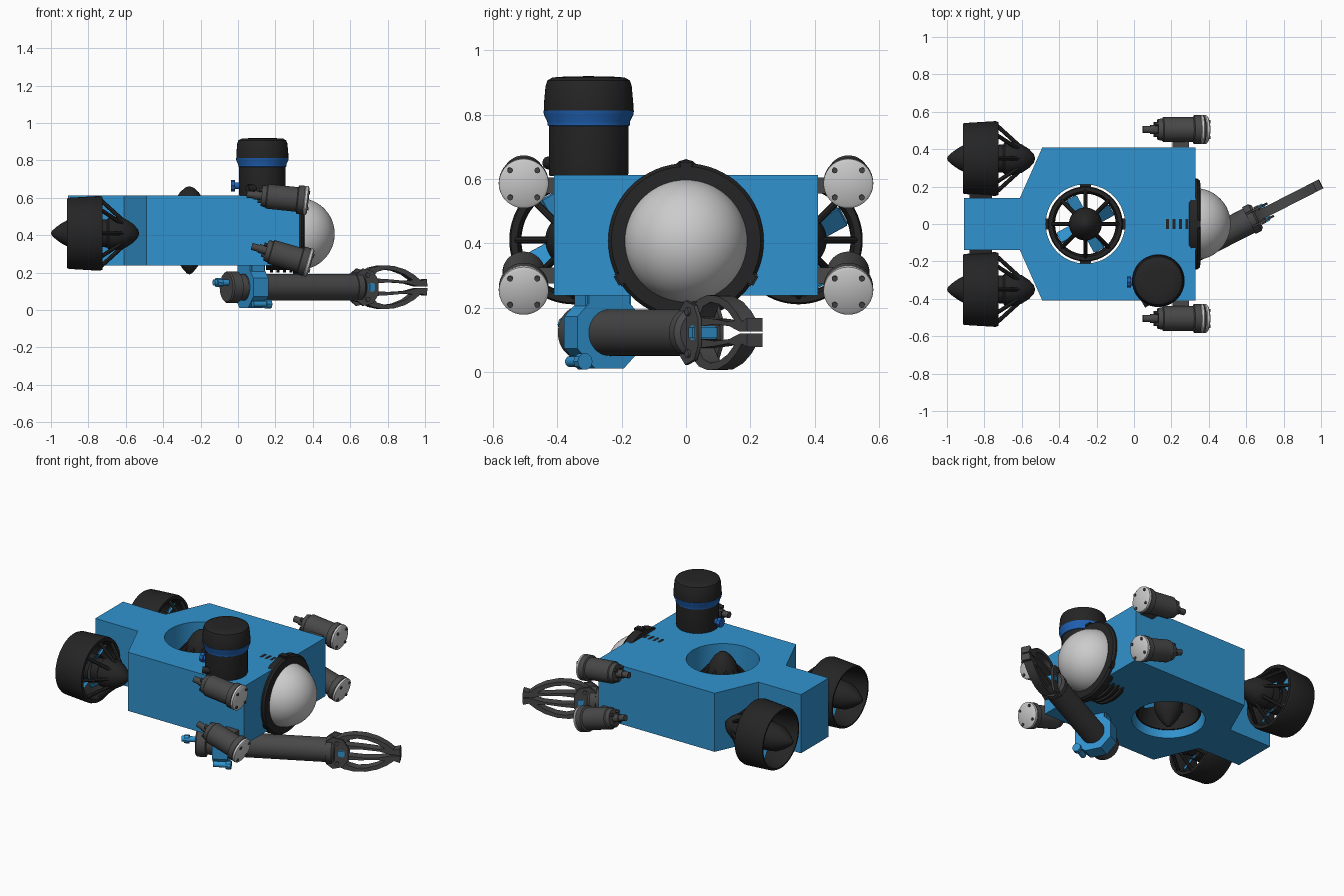
import bpy, bmesh
from math import sin, cos, pi, radians
from mathutils import Matrix, Vector

if "Cube" in bpy.data.objects:
    bpy.data.objects.remove(bpy.data.objects["Cube"])

T, R = Matrix.Translation, Matrix.Rotation


def material(name, rgb):
    m = bpy.data.materials.new(name)
    m.diffuse_color = (*rgb, 1)
    m.use_nodes = True
    m.node_tree.nodes["Principled BSDF"].inputs["Base Color"].default_value = m.diffuse_color
    return m


BLUE = material("hull_blue", (0.03, 0.29, 0.62))
DEEP = material("deep_blue", (0.014, 0.12, 0.45))
BLACK = material("black_plastic", (0.018, 0.018, 0.018))
GREY = material("dark_grey", (0.065, 0.065, 0.065))


def finish(ob, mat, M):
    ob.matrix_world = M
    if mat:
        ob.data.materials.append(mat)
    bpy.ops.object.select_all(action='DESELECT')
    ob.select_set(True)
    bpy.context.view_layer.objects.active = ob
    if ob.type == 'CURVE':
        bpy.ops.object.convert(target='MESH')
    bpy.ops.object.shade_smooth_by_angle(angle=radians(35))
    return bpy.context.object


def add_mesh(name, bm, mat, M):
    bmesh.ops.recalc_face_normals(bm, faces=bm.faces)
    me = bpy.data.meshes.new(name)
    bm.to_mesh(me)
    bm.free()
    ob = bpy.data.objects.new(name, me)
    bpy.context.collection.objects.link(ob)
    return finish(ob, mat, M)


def lathe(name, profile, mat, M, seg=48, closed=False):
    """Revolve (distance, radius) points about local x."""
    bm = bmesh.new()
    rings = [[bm.verts.new((t, r * cos(2 * pi * k / seg), r * sin(2 * pi * k / seg)))
              for k in range(seg)] for t, r in profile]
    pairs = list(zip(rings, rings[1:])) + ([(rings[-1], rings[0])] if closed else [])
    for a, b in pairs:
        for k in range(seg):
            n = (k + 1) % seg
            bm.faces.new((a[k], a[n], b[n], b[k]))
    bmesh.ops.remove_doubles(bm, verts=bm.verts, dist=1e-5)
    return add_mesh(name, bm, mat, M)


def cyl(name, t0, t1, r, mat, M, seg=24):
    return lathe(name, [(t0, 0), (t0, r), (t1, r), (t1, 0)], mat, M, seg)


def rod(name, p, q, r, mat, M, seg=8):
    p, q = Vector(p), Vector(q)
    rot = (q - p).to_track_quat('X', 'Z').to_matrix().to_4x4()
    return cyl(name, 0, (q - p).length, r, mat, M @ T(p) @ rot, seg)


def box(name, size, mat, M, bevel=0.0):
    bm = bmesh.new()
    bmesh.ops.create_cube(bm, size=1, matrix=Matrix.Diagonal((*size, 1)))
    if bevel:
        bmesh.ops.bevel(bm, geom=bm.edges[:], offset=bevel, segments=2, affect='EDGES')
    return add_mesh(name, bm, mat, M)


def plate(name, outlines, half, mat, M):
    """Flat plate from outlines (inner ones are holes), thick along local z."""
    cu = bpy.data.curves.new(name, 'CURVE')
    cu.dimensions, cu.fill_mode, cu.extrude = '2D', 'BOTH', half
    for pts in outlines:
        sp = cu.splines.new('POLY')
        sp.points.add(len(pts) - 1)
        for p, (x, y) in zip(sp.points, pts):
            p.co = (x, y, 0, 1)
        sp.use_cyclic_u = True
    ob = bpy.data.objects.new(name, cu)
    bpy.context.collection.objects.link(ob)
    return finish(ob, mat, M)


# Hull with round vertical duct
side = [(-0.91, 0.14), (-0.61, 0.14), (-0.49, 0.41), (0.33, 0.41)]
hole = [(-0.26 + 0.212 * cos(2 * pi * k / 64), 0.212 * sin(2 * pi * k / 64)) for k in range(64)]
plate("hull", [side + [(x, -y) for x, y in reversed(side)], hole], 0.187, BLUE, T((0, 0, 0.425)))


# Thruster: duct, hub, struts and propeller along local x
def thruster(name, M):
    lathe(name + "_duct", [(0.085, 0.185), (0.095, 0.19), (0.26, 0.2), (0.275, 0.195), (0.275, 0.175),
                           (0.25, 0.165), (0.17, 0.162), (0.085, 0.176)], BLACK, M, 64, True)
    lathe(name + "_hub", [(0, 0), (0.006, 0.014), (0.03, 0.035), (0.06, 0.056), (0.1, 0.077), (0.15, 0.084),
                          (0.245, 0.086)], BLACK, M)
    lathe(name + "_nose", [(0.25, 0), (0.25, 0.072), (0.30, 0.075), (0.31, 0.088), (0.36, 0.088), (0.40, 0.076),
                           (0.44, 0.05), (0.465, 0.022), (0.472, 0)], BLACK, M)
    for k in range(8):
        rod(name + "_strut", (0.26, 0, 0.183), (0.39, 0, 0.065), 0.011, BLACK, M @ R(k * pi / 4, 4, 'X'))
    for k in range(4):
        box(name + "_blade", (0.012, 0.085, 0.09), BLUE,
            M @ R(k * pi / 2 + 0.5, 4, 'X') @ T((0.2, 0, 0.115)) @ R(radians(40), 4, 'Z'), 0.005)


for s, n in ((1, "left"), (-1, "right")):
    thruster(n + "_thruster", T((-1, s * 0.35, 0.41)))
    box(n + "_thruster_bracket", (0.12, 0.05, 0.08), BLACK, T((-0.82, s * 0.15, 0.41)))
thruster("vertical_thruster", T((-0.26, 0, 0.19)) @ R(-pi / 2, 4, 'Y'))
for k in range(4):
    box("vertical_thruster_bracket", (0.06, 0.03, 0.06), BLACK,
        T((-0.26, 0, 0.41)) @ R(k * pi / 2, 4, 'Z') @ T((0, 0.2, 0)))

# Camera dome, bezel and ribbed housing
D = T((0, 0, 0.407))
lathe("camera_dome", [(0.325 + 0.192 * sin(a * pi / 32), 0.192 * cos(a * pi / 32)) for a in range(17)], None, D, 64)
lathe("dome_bezel", [(0.295, 0.19), (0.295, 0.235), (0.305, 0.242), (0.34, 0.242), (0.352, 0.232),
                     (0.355, 0.19)], BLACK, D, 64, True)
cyl("camera_housing", 0.15, 0.33, 0.192, BLACK, D, 64)
for x in (0.17, 0.205, 0.24, 0.275):
    cyl("housing_rib", x, x + 0.016, 0.207, BLACK, D, 64)
for k in range(3):
    box("bezel_latch", (0.06, 0.045, 0.025), BLACK, D @ R(k * 2 * pi / 3, 4, 'X') @ T((0.325, 0, 0.238)), 0.006)


# Four lamps, front face at local x = 0
def lamp(name, M):
    lathe(name + "_body", [(-0.25, 0), (-0.25, 0.055), (-0.225, 0.06), (-0.22, 0.066), (-0.06, 0.066),
                           (-0.055, 0.077), (-0.022, 0.077), (-0.022, 0)], GREY, M, 40)
    lathe(name + "_lens", [(-0.022, 0.07), (-0.018, 0.078), (-0.006, 0.077), (0, 0.068), (0.003, 0)], None, M, 40)
    lathe(name + "_plug", [(-0.33, 0), (-0.33, 0.019), (-0.29, 0.019), (-0.29, 0.024), (-0.245, 0.024)], GREY, M, 16)
    for k in range(4):
        A = M @ R(pi / 4 + k * pi / 2, 4, 'X')
        cyl(name + "_front_screw", -0.03, 0.006, 0.009, GREY, A @ T((0, 0, 0.06)), 10)
        cyl(name + "_rear_bolt", -0.268, -0.24, 0.01, GREY, A @ T((0, 0, 0.042)), 10)


for s, n in ((1, "left"), (-1, "right")):
    lamp(n + "_upper_lamp", T((0.375, s * 0.505, 0.585)) @ R(radians(6), 4, 'Y'))
    lamp(n + "_lower_lamp", T((0.39, s * 0.505, 0.25)) @ R(radians(16), 4, 'Y'))
    for z in (0.58, 0.30):
        box(n + "_lamp_mount", (0.09, 0.06, 0.05), GREY, T((0.25, s * 0.43, z)))

# Sensor canister on the deck
C = T((0.13, -0.303, 0.61)) @ R(-pi / 2, 4, 'Y')
lathe("canister_base", [(0, 0), (0, 0.122), (0.008, 0.124), (0.165, 0.124)], BLACK, C, 64)
lathe("canister_band", [(0.155, 0.124), (0.157, 0.128), (0.17, 0.129), (0.19, 0.139), (0.203, 0.141),
                        (0.205, 0.135)], DEEP, C, 64)
lathe("canister_cap", [(0.2, 0.139), (0.225, 0.139), (0.28, 0.134), (0.297, 0.128), (0.306, 0.112),
                       (0.309, 0.07), (0.31, 0)], BLACK, C, 64)
rod("canister_valve", (-0.035, -0.31, 0.665), (0.02, -0.31, 0.665), 0.018, DEEP, Matrix(), 16)
rod("canister_valve_cap", (-0.037, -0.31, 0.665), (-0.015, -0.31, 0.665), 0.03, DEEP, Matrix(), 8)
rod("canister_plug", (0.05, -0.43, 0.65), (0.1, -0.40, 0.65), 0.02, BLACK, Matrix(), 12)

# Arm along local x, turned toward the centre line
A = T((0, -0.295, 0.122)) @ R(radians(27), 4, 'Z')
lathe("arm_end_cap", [(-0.07, 0), (-0.07, 0.078), (-0.062, 0.085), (-0.01, 0.085), (-0.005, 0.07),
                      (0.05, 0.07)], GREY, A)
lathe("arm_tube", [(0.03, 0), (0.03, 0.072), (0.69, 0.072), (0.69, 0.08), (0.725, 0.08), (0.74, 0.065),
                   (0.74, 0)], GREY, A)
across = A @ R(pi / 2, 4, 'Y')
w, c = 0.112, 0.05
octagon = [(w, -c), (w, c), (c, w), (-c, w), (-w, c), (-w, -c), (-c, -w), (c, -w)]
plate("arm_clamp", [octagon], 0.045, BLUE, across @ T((0, 0, 0.08)))
box("clamp_foot", (0.09, 0.16, 0.05), BLUE, A @ T((0.08, 0, 0.10)), 0.008)
rod("arm_rear_fitting", (-0.155, -0.02, 0.025), (-0.06, -0.02, 0.025), 0.017, BLUE, A, 16)
rod("arm_rear_knob", (-0.14, -0.02, 0.025), (-0.11, -0.02, 0.025), 0.026, BLUE, A, 10)
rod("clamp_screw", (0.04, -0.095, -0.09), (0.14, -0.095, -0.09), 0.017, BLUE, A, 16)
rod("clamp_knob", (0.115, -0.095, -0.09), (0.145, -0.095, -0.09), 0.026, BLUE, A, 10)

# Gripper: wrist plates, pivots and two mirrored jaws
G = A @ R(pi / 2, 4, 'X')
wrist = [(0.69, 0.07), (0.73, 0.1), (0.79, 0.085), (0.82, 0.04)]
wrist += [(x, -y) for x, y in reversed(wrist)]
for s in (-1, 1):
    plate("wrist_plate", [wrist], 0.006, GREY, G @ T((0, 0, s * 0.038)))
box("wrist_block", (0.07, 0.08, 0.13), GREY, A @ T((0.74, 0, 0)), 0.008)
box("wrist_actuator", (0.04, 0.1, 0.045), BLUE, A @ T((0.78, 0, 0)), 0.006)
jaw = [(0.71, 0.04), (0.74, 0.075), (0.79, 0.105), (0.85, 0.117), (0.92, 0.114), (0.99, 0.095), (1.045, 0.066),
       (1.085, 0.035), (1.12, 0.045), (1.123, 0.003), (1.07, 0.003), (1.0, 0.02), (0.9, 0.026), (0.8, 0.02)]
gap = [(0.79, 0.048), (0.82, 0.082), (0.87, 0.095), (0.93, 0.088), (0.99, 0.067), (1.035, 0.038), (0.99, 0.034),
       (0.9, 0.042)]
for s, n in ((1, "upper"), (-1, "lower")):
    plate(n + "_jaw", [[(x, s * y) for x, y in p] for p in (jaw, gap)], 0.027, GREY, G)
    rod(n + "_jaw_pivot", (0.755, -0.052, s * 0.065), (0.755, 0.052, s * 0.065), 0.013, GREY, A, 12)
